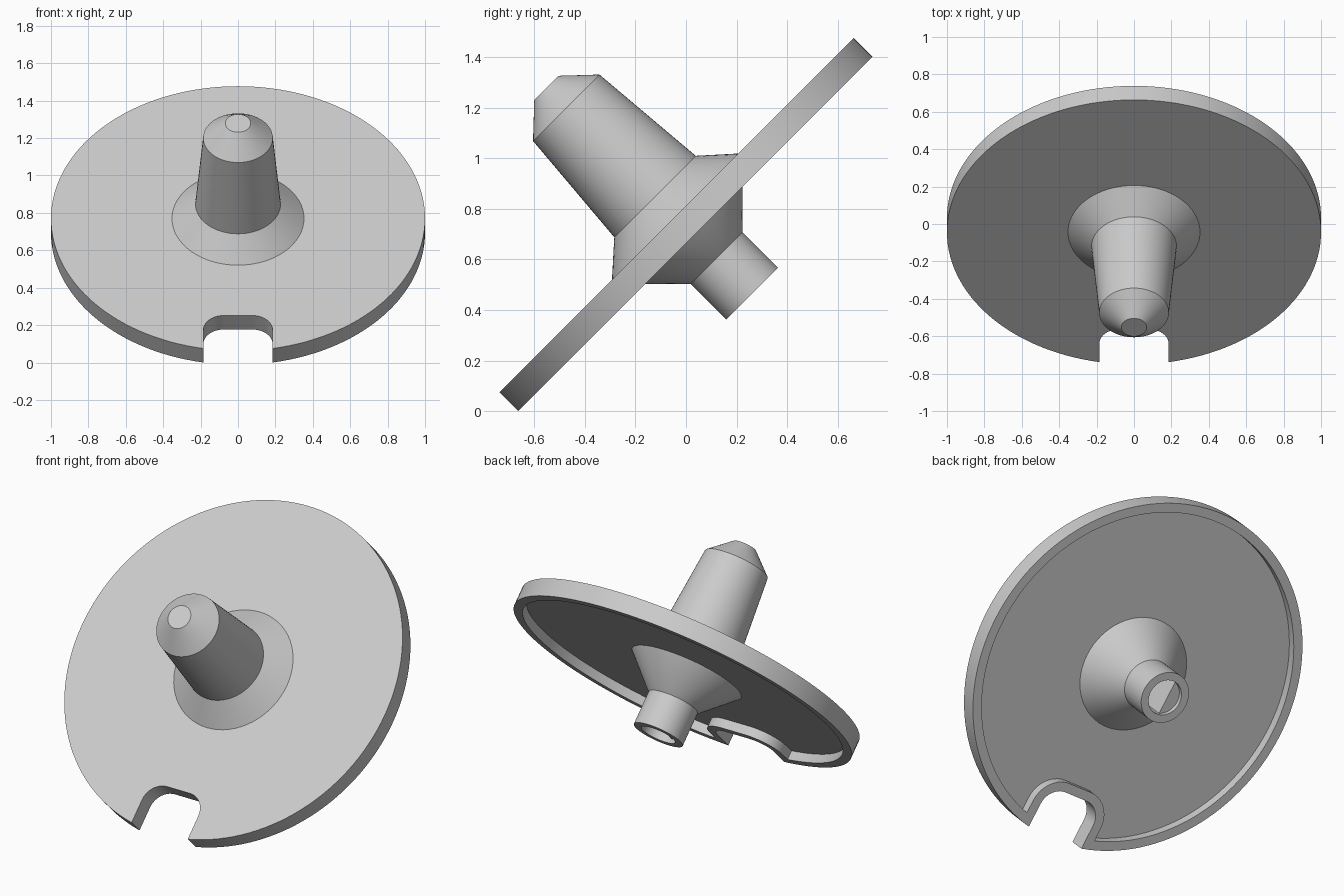
import bpy, bmesh, math
from mathutils import Matrix

if "Cube" in bpy.data.objects:
    bpy.data.objects.remove(bpy.data.objects["Cube"])

# Whole model is built flat, then tilted 45 degrees towards the front
TILT = Matrix.Translation((0, -0.0435, 0.77)) @ Matrix.Rotation(math.radians(45), 4, 'X')

grey = bpy.data.materials.new("light grey")
grey.diffuse_color = (0.6, 0.6, 0.6, 1)
grey.use_nodes = True
grey.node_tree.nodes["Principled BSDF"].inputs["Base Color"].default_value = grey.diffuse_color


def finish(bm, name):
    bmesh.ops.recalc_face_normals(bm, faces=bm.faces)
    mesh = bpy.data.meshes.new(name)
    bm.to_mesh(mesh)
    bm.free()
    mesh.materials.append(grey)
    ob = bpy.data.objects.new(name, mesh)
    bpy.context.collection.objects.link(ob)
    ob.matrix_world = TILT
    bpy.ops.object.select_all(action='DESELECT')
    ob.select_set(True)
    bpy.context.view_layer.objects.active = ob
    bpy.ops.object.shade_smooth_by_angle(angle=math.radians(30))
    return ob


def ring(bm, pts, z):
    return [bm.verts.new((x, y, z)) for x, y in pts]


def bridge(bm, a, b):
    n = len(a)
    for i in range(n):
        bm.faces.new((a[i], a[(i + 1) % n], b[(i + 1) % n], b[i]))


def outline(d, arc=128, corner=10):
    """Disc outline with a round-cornered notch, inset by d."""
    r, hw, top, cr = 1 - d, 0.185 + d, -0.733 + d, 0.11 + d
    a0 = -math.pi / 2 + math.asin(hw / r)
    span = 2 * math.pi - 2 * math.asin(hw / r)
    pts = [(r * math.cos(a0 + span * i / arc), r * math.sin(a0 + span * i / arc))
           for i in range(arc + 1)]
    left = []
    for i in range(corner + 1):
        t = math.pi - math.pi / 2 * i / corner
        left.append((-(hw - cr) + cr * math.cos(t), top - cr + cr * math.sin(t)))
    return pts + left + [(-x, y) for x, y in reversed(left)]


# Notched disc with a raised lip around its underside
bm = bmesh.new()
rings = [ring(bm, outline(d), z) for d, z in
         ((0, 0), (0, -0.106), (0.053, -0.106), (0.053, -0.053))]
for a, b in zip(rings, rings[1:]):
    bridge(bm, a, b)
bm.faces.new(rings[0])
bm.faces.new(rings[-1])
finish(bm, "notched_disc")

# Turned knob: shaft socket, lower cone, flange, handle and bevelled tip
profile = [(0.1, -0.02), (0.1, -0.431), (0.145, -0.431), (0.145, -0.233),
           (0.327, -0.05), (0.353, 0), (0.228, 0.112), (0.186, 0.609), (0.068, 0.72)]
bm = bmesh.new()
N = 64
circle = [(math.cos(2 * math.pi * i / N), math.sin(2 * math.pi * i / N)) for i in range(N)]
rings = [ring(bm, [(r * x, r * y) for x, y in circle], z) for r, z in profile]
for a, b in zip(rings, rings[1:]):
    bridge(bm, a, b)
bm.faces.new(rings[0])
bm.faces.new(rings[-1])
finish(bm, "knob")

# Flat key inside the socket
bm = bmesh.new()
half = math.acos(0.03 / 0.102)
seg = [(0.102 * math.cos(math.pi + half * t / 10), 0.102 * math.sin(math.pi + half * t / 10))
       for t in range(-10, 11)]
low, high = ring(bm, seg, -0.405), ring(bm, seg, -0.015)
bridge(bm, low, high)
bm.faces.new(low)
bm.faces.new(high)
finish(bm, "socket_key")
